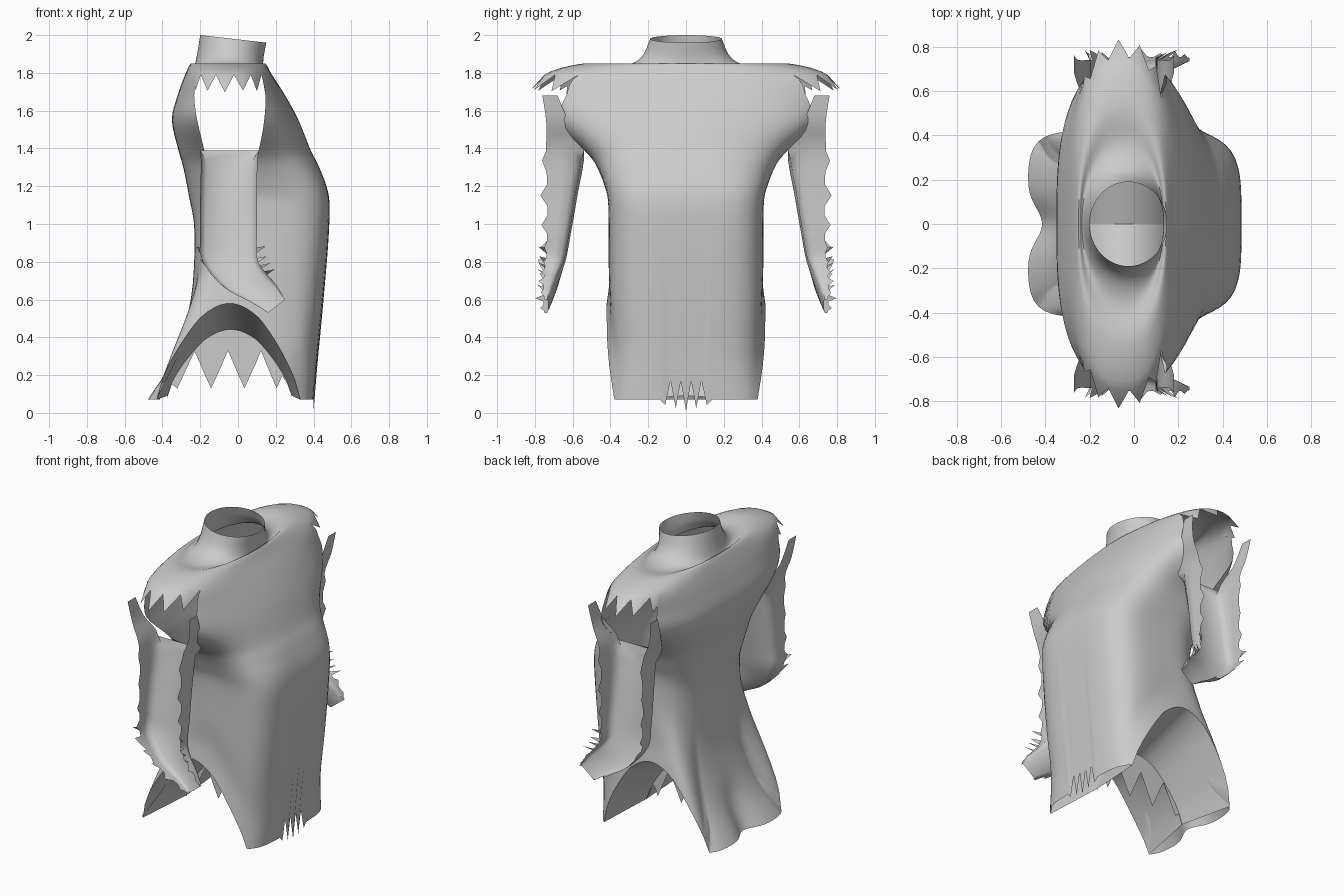
import bpy, bmesh, math, random
from math import sin, cos, pi, exp, radians, atan2
from mathutils import Vector

random.seed(4)
cube = bpy.data.objects.get("Cube")
if cube:
    bpy.data.objects.remove(cube)

cloth = bpy.data.materials.new("grey cloth")
cloth.use_nodes = True
COLOUR = (0.6, 0.6, 0.6, 1)
cloth.diffuse_color = COLOUR
cloth.node_tree.nodes["Principled BSDF"].inputs["Base Color"].default_value = COLOUR


def spline(rows, steps):
    """Smoothly fill in rows between the given key rows."""
    out = []
    for k in range(len(rows) - 1):
        p0, p1, p2 = rows[max(k - 1, 0)], rows[k], rows[k + 1]
        p3 = rows[min(k + 2, len(rows) - 1)]
        for s in range(steps):
            t = s / steps
            out.append([b + t * (c - a) / 2 + t * t * (a - 2.5 * b + 2 * c - d / 2)
                        + t ** 3 * (1.5 * (b - c) + (d - a) / 2)
                        for a, b, c, d in zip(p0, p1, p2, p3)])
    return out + [list(rows[-1])]


def finish(bm, name):
    loose = [v for v in bm.verts if not v.link_faces]
    bmesh.ops.delete(bm, geom=loose, context='VERTS')
    bmesh.ops.recalc_face_normals(bm, faces=bm.faces)
    mesh = bpy.data.meshes.new(name)
    bm.to_mesh(mesh)
    bm.free()
    mesh.materials.append(cloth)
    obj = bpy.data.objects.new(name, mesh)
    bpy.context.collection.objects.link(obj)
    bpy.ops.object.select_all(action='DESELECT')
    obj.select_set(True)
    bpy.context.view_layer.objects.active = obj
    bpy.ops.object.shade_smooth_by_angle(angle=radians(60))


# Torso rings: height, chest x, back x, half width, front and back squareness
TORSO = [
    (0.07, 0.40, -0.48, 0.42, 5, 6),
    (0.30, 0.42, -0.34, 0.405, 4, 4),
    (0.60, 0.45, -0.25, 0.41, 4, 3),
    (0.95, 0.48, -0.23, 0.41, 4, 3),
    (1.15, 0.48, -0.26, 0.42, 4, 3),
    (1.30, 0.43, -0.29, 0.47, 3, 3),
    (1.39, 0.385, -0.315, 0.54, 2.5, 3),
    (1.55, 0.32, -0.35, 0.72, 2, 3),
    (1.68, 0.25, -0.32, 0.755, 2, 3),
    (1.79, 0.18, -0.28, 0.75, 2.2, 3),
    (1.85, 0.145, -0.25, 0.54, 2, 2.5),
    (1.83, 0.135, -0.235, 0.36, 2, 2),
    (1.88, 0.135, -0.22, 0.24, 2, 2),
    (2.00, 0.15, -0.20, 0.19, 2, 2),
]
STEPS, N = 4, 96
ARMPIT, CAP = 6 * STEPS, 9 * STEPS
HOLE_A, HOLE_B = 20, 29          # columns along the armhole edges
VENT_A, VENT_B = 13, 36          # columns along the side vents


def hem_height(k):
    """Thin torn spikes at the front, an arched vent at the sides."""
    if k <= 4:
        return 0.17 if k % 2 else 0.01 + 0.008 * k
    if VENT_A < k < VENT_B:
        return 0.07 + 0.51 * sin(pi * (k - VENT_A) / (VENT_B - VENT_A)) ** 0.8
    return 0.07


def column_angle(k, z, cx, w, level):
    """Angle of a column, so that fixed columns follow the armhole edges."""
    rise = min(max((z - 1.39) / 0.28, 0), 1)
    shrink = w / 0.75 if level > CAP else 1
    a = atan2(w, (0.11 + 0.07 * rise - cx) * shrink)
    b = atan2(w, (-0.20 - 0.07 * rise - cx) * shrink)
    if k <= HOLE_A:
        return a * k / HOLE_A
    if k <= HOLE_B:
        return a + (b - a) * (k - HOLE_A) / (HOLE_B - HOLE_A)
    return b + (pi - b) * (k - HOLE_B) / (N // 2 - HOLE_B)


bm = bmesh.new()
rings = []
for level, (z0, front, back, w, nf, nb) in enumerate(spline(TORSO, STEPS)):
    ring = []
    half, cx = (front - back) / 2, (front + back) / 2
    for i in range(N):
        k, side = (i, 1) if i <= N // 2 else (N - i, -1)
        a = column_angle(k, z0, cx, w, level)
        c, s = cos(a), sin(a)
        n = nb + (nf - nb) * (c + 1) / 2
        r = (abs(c / half) ** n + abs(s / w) ** n) ** (-1 / n)
        x, y, z = cx + r * c, side * r * s, z0
        if z < 1.2:
            hem = hem_height(k)
            z = hem + (z - 0.07) * (1.2 - hem) / 1.13
        if c < 0 and z < 0.4:            # groove down the back of the skirt
            x += 0.08 * exp(-(y / 0.1) ** 2) * (1 - z / 0.4)
        if z0 > 1.88:                    # collar slopes down to the front
            z -= 0.04 * (x + 0.2) / 0.35 * (z0 - 1.88) / 0.12
        ring.append(bm.verts.new((x, y, z)))
    rings.append(ring)

for level in range(len(rings) - 1):
    low, high = rings[level], rings[level + 1]
    for i in range(N):
        k = min(i, N - 1 - i)
        if ARMPIT <= level < CAP and HOLE_A <= k < HOLE_B:
            continue
        j = (i + 1) % N
        bm.faces.new((low[i], low[j], high[j], high[i]))

# Torn fringe hanging from each shoulder cap
cap = rings[CAP]
for i in range(HOLE_A, HOLE_B + 1, 2):
    drop = random.uniform(0.08, 0.11)
    for a, b, side in ((i, i + 2, 1), (N - i, N - i - 2, -1)):
        p, m, q = cap[a], cap[(a + b) // 2], cap[b]
        tip = bm.verts.new(m.co + Vector((0, side * drop * 0.9, -drop)))
        bm.faces.new((p, m, tip))
        bm.faces.new((m, q, tip))

# Cloth drawn in under the vents to a middle seam, with a torn strip below it
seam, torn = [], []
for k in range(VENT_A, VENT_B + 1):
    edge = rings[0][k].co
    x, z = edge.x * 0.87, 0.09 + (edge.z - 0.07) * 0.69
    spike = 0.13 + 0.2 * abs((k - VENT_A) % 6 - 3) / 3
    seam.append(bm.verts.new((x, 0, z)))
    torn.append(bm.verts.new((x, 0, min(spike, z - 0.01))))
for side in (1, -1):
    strips = [[rings[0][side * k] for k in range(VENT_A, VENT_B + 1)]]
    for t in (0.33, 0.67):
        strips.append([bm.verts.new(o.co.lerp(s.co, t)) for o, s in zip(strips[0], seam)])
    strips.append(seam)
    for outer, inner in zip(strips, strips[1:]):
        for j in range(len(seam) - 1):
            bm.faces.new((outer[j], outer[j + 1], inner[j + 1], inner[j]))
for j in range(len(seam) - 1):
    bm.faces.new((seam[j], seam[j + 1], torn[j + 1], torn[j]))
finish(bm, "tunic_body")

# Sleeve channel, open outward: front edge x, z; back edge x, z; inner y, outer y
SLEEVE = [
    (0.18, 1.68, -0.27, 1.68, 0.68, 0.76),
    (0.16, 1.54, -0.25, 1.54, 0.62, 0.74),
    (0.11, 1.39, -0.20, 1.39, 0.54, 0.74),
    (0.10, 1.15, -0.20, 1.15, 0.575, 0.735),
    (0.10, 0.95, -0.20, 0.95, 0.61, 0.735),
    (0.10, 0.82, -0.19, 0.81, 0.635, 0.74),
    (0.14, 0.75, -0.08, 0.67, 0.67, 0.75),
    (0.20, 0.68, 0.06, 0.59, 0.70, 0.755),
    (0.25, 0.60, 0.16, 0.53, 0.73, 0.75),
]
# Channel outline: share of the way front to back, share of the way inner to outer
CHANNEL = [(0, 1), (0, 0.6), (0, 0.28), (0.1, 0.07), (0.5, 0),
           (0.9, 0.07), (1, 0.28), (1, 0.6), (1, 1)]


def sleeve(name, side):
    random.seed(7)
    bm = bmesh.new()
    rows = []
    for k, (fx, fz, bx, bz, yin, yout) in enumerate(spline(SLEEVE, 4)):
        row = []
        for u, v in CHANNEL:
            if k <= 8 and v < 0.28:      # gather into the walls at the armhole
                v = 0.0
                u = round(u)
            y = yin + (yout - yin) * v
            if v == 1 and k % 3 == 0 and k > 8:   # torn edge
                y += random.uniform(0.01, 0.05)
            row.append(bm.verts.new((fx + (bx - fx) * u, side * y, fz + (bz - fz) * u)))
        rows.append(row)
    for k in range(len(rows) - 1):
        for i in range(len(CHANNEL) - 1):
            if k < 8 and 2 < i < 5:      # leave the shoulder open
                continue
            bm.faces.new((rows[k][i], rows[k][i + 1], rows[k + 1][i + 1], rows[k + 1][i]))
    # small torn spikes at the cuff
    for k in range(18, 25, 2):
        for i, out in ((0, 0.05), (8, -0.02)):
            a, b = rows[k][i], rows[k + 1][i]
            tip = bm.verts.new((a.co + b.co) / 2 + Vector((out, side * 0.03, 0.02)))
            bm.faces.new((a, b, tip))
    finish(bm, name)


sleeve("left_sleeve", 1)
sleeve("right_sleeve", -1)
